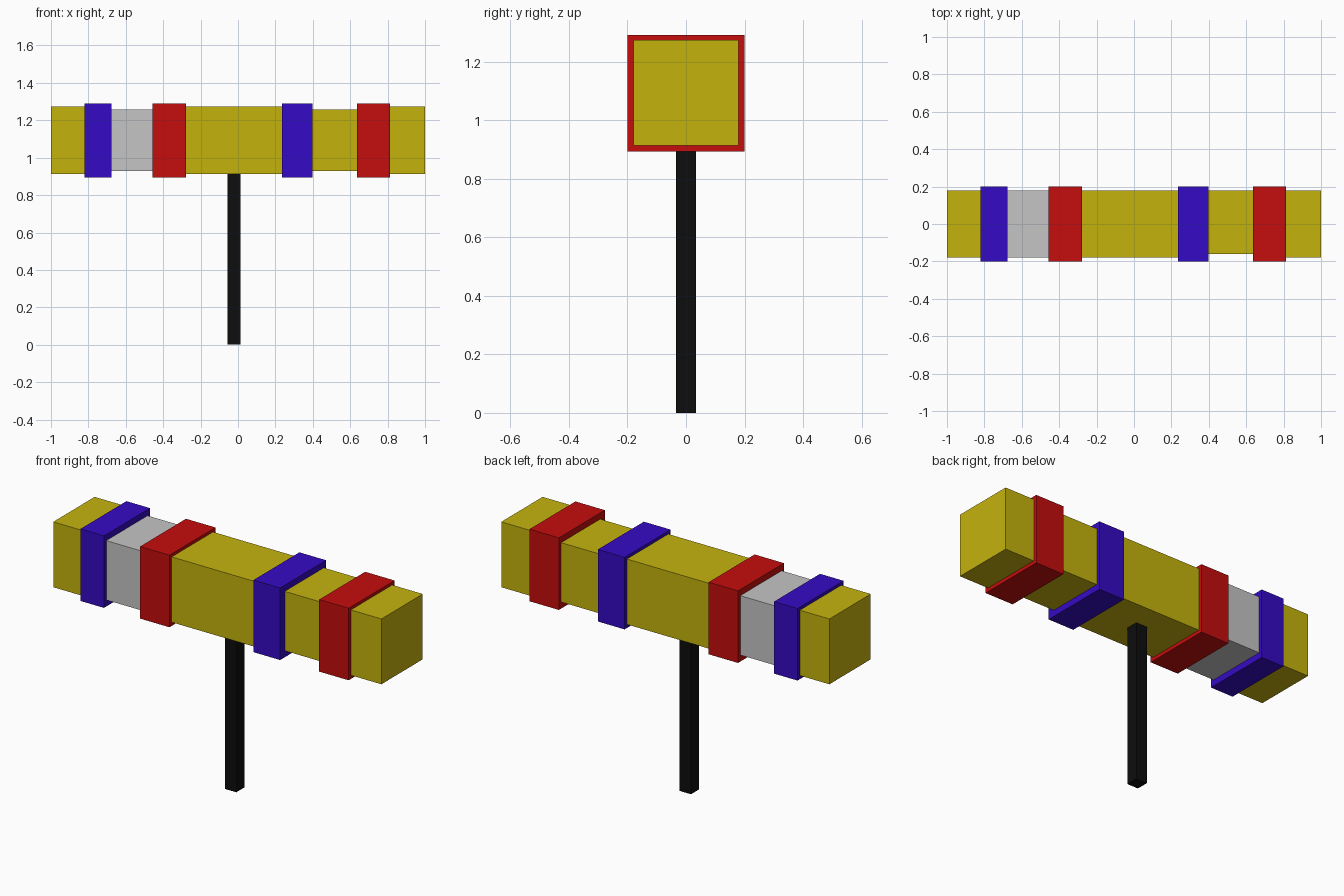
import bpy

cube = bpy.data.objects.get("Cube")
if cube:
    bpy.data.objects.remove(cube, do_unlink=True)


def make_material(name, color):
    mat = bpy.data.materials.new(name)
    mat.use_nodes = True
    mat.diffuse_color = (*color, 1)
    mat.node_tree.nodes["Principled BSDF"].inputs["Base Color"].default_value = (*color, 1)
    return mat


yellow = make_material("yellow", (0.56, 0.45, 0.004))
red = make_material("red", (0.56, 0.004, 0.004))
blue = make_material("blue", (0.036, 0.003, 0.55))
gray = make_material("light_gray", (0.56, 0.56, 0.56))
black = make_material("black", (0.004, 0.004, 0.004))


def box(name, mat, x, y, z):
    """Box spanning the given (min, max) ranges."""
    bpy.ops.mesh.primitive_cube_add(size=1)
    obj = bpy.context.object
    obj.name = name
    for v in obj.data.vertices:
        v.co = [lo + (c + 0.5) * (hi - lo) for c, (lo, hi) in zip(v.co, (x, y, z))]
    obj.data.materials.append(mat)
    return obj


# Head segments, their joints hidden inside the bands
FULL_Y, FULL_Z, SLIM_Z = (-0.18, 0.18), (0.914, 1.274), (0.93, 1.257)
box("right_head_end", yellow, (-1.0, -0.75), FULL_Y, FULL_Z)
box("right_neck", gray, (-0.75, -0.37), FULL_Y, SLIM_Z)
box("head_middle", yellow, (-0.37, 0.315), FULL_Y, FULL_Z)
box("left_neck", yellow, (0.315, 0.725), (-0.16, 0.18), SLIM_Z)
box("left_head_end", yellow, (0.725, 1.0), FULL_Y, FULL_Z)

# Raised bands around the head
for name, mat, x in (
    ("right_outer_band", blue, (-0.82, -0.677)),
    ("right_inner_band", red, (-0.457, -0.278)),
    ("left_inner_band", blue, (0.234, 0.397)),
    ("left_outer_band", red, (0.635, 0.814)),
):
    box(name, mat, x, (-0.2, 0.2), (0.894, 1.291))

# Square handle
box("handle", black, (-0.055, 0.014), (-0.035, 0.035), (0.0, 0.95))
